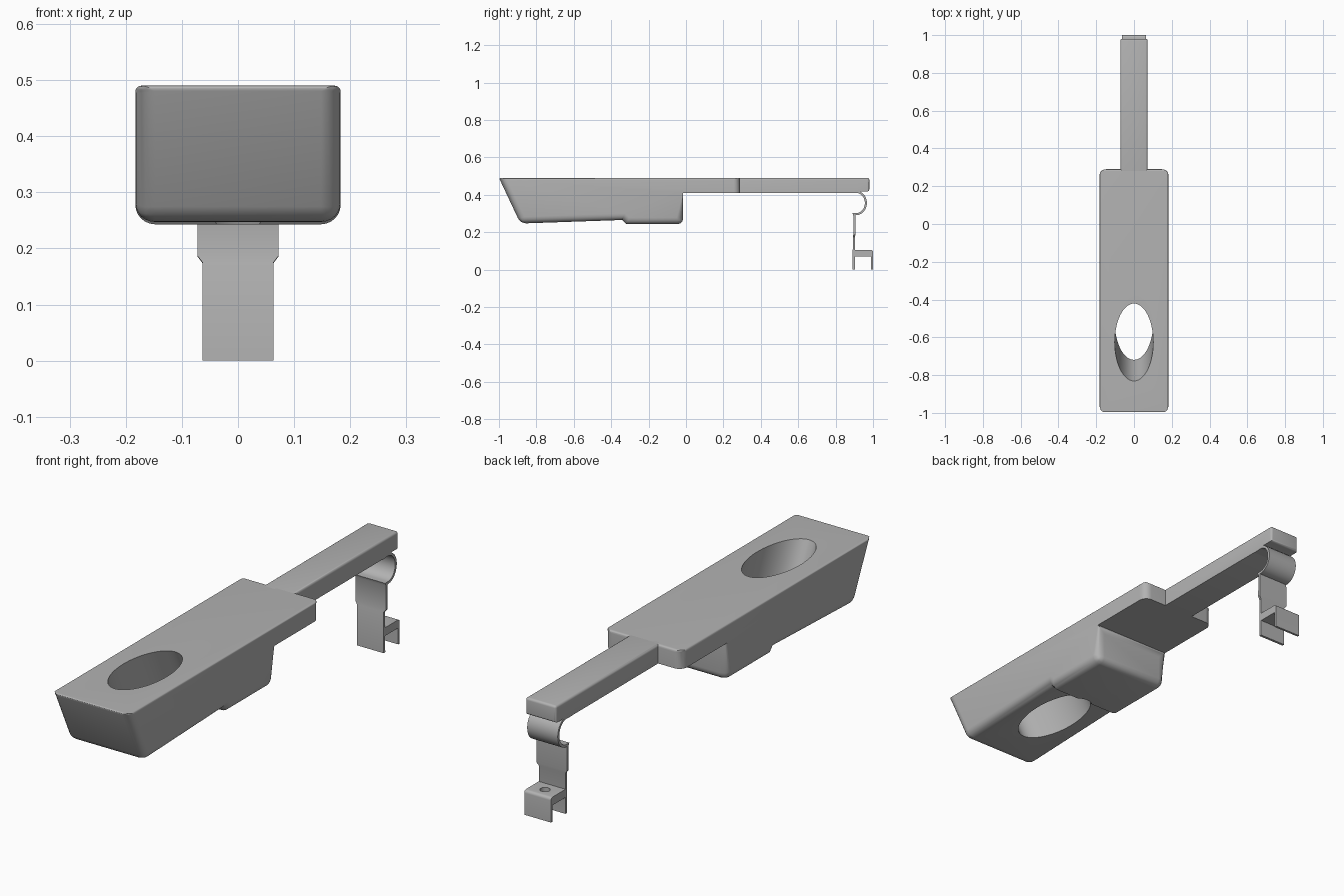
import bpy, bmesh, math

cube = bpy.data.objects.get("Cube")
if cube:
    bpy.data.objects.remove(cube, do_unlink=True)

GREY = (0.45, 0.45, 0.45, 1)
grey = bpy.data.materials.new("plain grey")
grey.diffuse_color = GREY
grey.use_nodes = True
grey.node_tree.nodes["Principled BSDF"].inputs["Base Color"].default_value = GREY


def make(name, bm):
    bmesh.ops.recalc_face_normals(bm, faces=bm.faces)
    mesh = bpy.data.meshes.new(name)
    bm.to_mesh(mesh)
    bm.free()
    mesh.materials.append(grey)
    ob = bpy.data.objects.new(name, mesh)
    bpy.context.collection.objects.link(ob)
    return ob


def prism(name, profile, half, weight=None):
    """Extrude a (y, z) profile across x; weight(a, b) gives edge rounding."""
    bm = bmesh.new()
    face = bm.faces.new([bm.verts.new((-half, y, z)) for y, z in profile])
    out = bmesh.ops.extrude_face_region(bm, geom=[face])
    for v in out["geom"]:
        if isinstance(v, bmesh.types.BMVert):
            v.co.x = half
    if weight:
        layer = bm.edges.layers.float.new("bevel_weight_edge")
        for e in bm.edges:
            e[layer] = weight(e.verts[0].co, e.verts[1].co)
    return make(name, bm)


def bevel(ob, width, segments=6):
    mod = ob.modifiers.new("rounding", "BEVEL")
    mod.width = width
    mod.segments = segments
    mod.limit_method = "WEIGHT"
    mod.use_clamp_overlap = False


def cylinder(name, center, rx, ry, height, shear=0):
    bm = bmesh.new()
    bmesh.ops.create_cone(bm, cap_ends=True, segments=72, radius1=1, radius2=1, depth=height)
    for v in bm.verts:
        v.co.x *= rx
        v.co.y = v.co.y * ry + v.co.z * shear
        v.co.x += center[0]
        v.co.y += center[1]
        v.co.z += center[2]
    ob = make(name, bm)
    ob.hide_render = True
    return ob


def cut(ob, cutter):
    mod = ob.modifiers.new("hole", "BOOLEAN")
    mod.operation = "DIFFERENCE"
    mod.solver = "EXACT"
    mod.object = cutter


def finish(ob):
    """Apply the modifiers and smooth the rounded surfaces."""
    bpy.ops.object.select_all(action="DESELECT")
    ob.select_set(True)
    bpy.context.view_layer.objects.active = ob
    for mod in list(ob.modifiers):
        bpy.ops.object.modifier_apply(modifier=mod.name)
    bpy.ops.object.shade_smooth_by_angle(angle=math.radians(32))


TOP, DECK = 0.49, 0.41

# Body: sloping nose, deep pod and thin rear deck
def body_weight(a, b):
    mid = (a + b) / 2
    if min(a.z, b.z) > TOP - 0.01:
        return 0.3
    across = abs(a.x - b.x) > 0.01
    if across:
        lip = -0.4 < mid.y < -0.2
        return 0 if lip or mid.y > 0.2 else 0.9
    return 0 if abs(mid.z - DECK) < 0.01 else 1

body = prism("body", [(-1, TOP), (-0.885, 0.246), (-0.34, 0.265), (-0.32, 0.243),
                      (-0.015, 0.243), (-0.015, DECK), (0.29, DECK), (0.29, TOP)],
             0.183, body_weight)
bevel(body, 0.035)

# Slanted oval opening through the nose
hole = cylinder("hole_cutter", (0, -0.565, 0.36), 0.102, 0.205, 0.4, -0.47)
cut(body, hole)
finish(body)

# Arm
arm = prism("arm", [(0.26, TOP), (0.26, DECK), (0.87, DECK), (0.89, 0.418),
                    (0.98, 0.418), (0.98, TOP)], 0.072,
            lambda a, b: 1 if min(a.z, b.z) > 0.48 or min(a.y, b.y) > 0.97 else 0)
bevel(arm, 0.01, 4)
finish(arm)

# Spring clip: curled loop running down into a flat strip
path = [(0.87, 0.414)]
for i in range(21):
    t = math.radians(95 - i * 10)
    path.append((0.908 + 0.054 * math.cos(t), 0.356 + 0.06 * math.sin(t)))
path += [(0.9, 0.29), (0.9, 0.186), (0.897, 0.174), (0.897, 0)]
bm = bmesh.new()
rows = []
for y, z in path:
    half = 0.072 if z > 0.18 else 0.063
    rows.append([bm.verts.new((s * half, y, z)) for s in (-1, 1)])
for p, q in zip(rows, rows[1:]):
    bm.faces.new((p[0], p[1], q[1], q[0]))
clip = make("spring_clip", bm)
solid = clip.modifiers.new("thickness", "SOLIDIFY")
solid.thickness = 0.011
solid.offset = 0
finish(clip)

# Foot bracket: drilled shelf with a rear leg
bracket = prism("foot_bracket", [(0.895, 0.105), (0.895, 0.07), (0.99, 0.07), (0.99, 0),
                                 (1, 0), (1, 0.105)], 0.063,
                lambda a, b: 1 if min(a.y, b.y) > 0.995 and min(a.z, b.z) > 0.1 else 0)
bevel(bracket, 0.012, 4)
drill = cylinder("drill_cutter", (0, 0.95, 0.09), 0.02, 0.02, 0.1)
cut(bracket, drill)
finish(bracket)

for helper in (hole, drill):
    bpy.data.objects.remove(helper, do_unlink=True)
